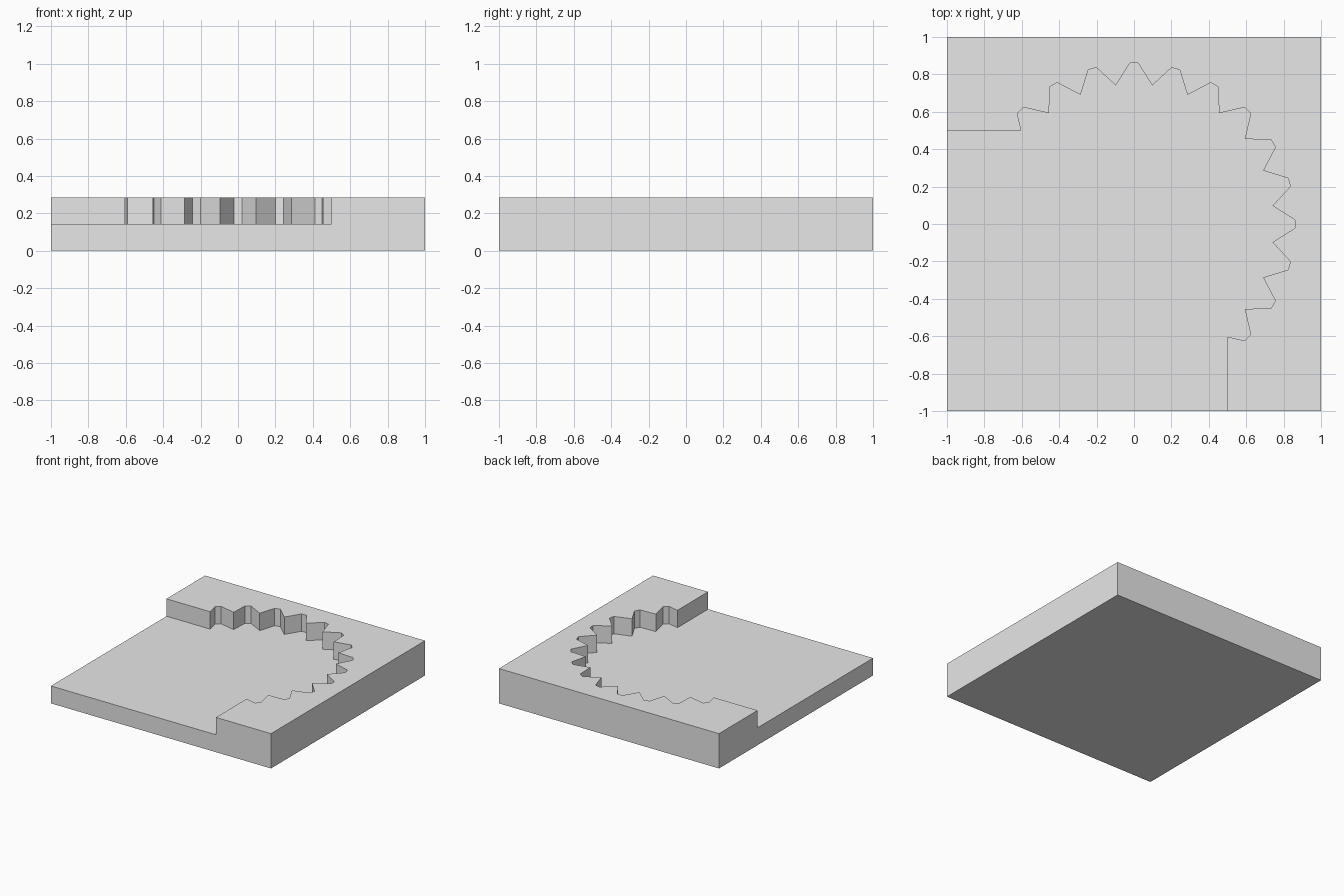
import bpy, bmesh
from math import radians, cos, sin

cube = bpy.data.objects.get("Cube")
if cube:
    bpy.data.objects.remove(cube, do_unlink=True)

FLOOR, TOP = 0.143, 0.286      # recess floor and raised rim heights
ROOT, TIP = 0.747, 0.86        # tooth radii
PITCH, TIP_HALF = 15, 1.5      # degrees


def polar(radius, angle):
    return (radius * cos(radians(angle)), radius * sin(radians(angle)))


# Toothed boundary between recess and raised rim, running clockwise
path = [(-1, 0.5), (-0.603, 0.5)]
for i in range(13):
    centre = 135 - i * PITCH
    if i:
        path.append(polar(ROOT, centre + PITCH / 2))
    path += [polar(TIP, centre + TIP_HALF), polar(TIP, centre - TIP_HALF)]
path += [(0.5, -0.603), (0.5, -1)]

bm = bmesh.new()


def ring(points, z):
    return [bm.verts.new((x, y, z)) for x, y in points]


low = ring(path, FLOOR)
high = ring(path, TOP)
b_fl, b_fr, b_br, b_bl = ring([(-1, -1), (1, -1), (1, 1), (-1, 1)], 0)
t_fr, t_br, t_bl = ring([(1, -1), (1, 1), (-1, 1)], TOP)
corner = ring([(-1, -1)], FLOOR)[0]

# Recess floor, raised rim top and underside
bm.faces.new(low + [corner])
bm.faces.new(high + [t_fr, t_br, t_bl])
bm.faces.new([b_fl, b_bl, b_br, b_fr])

# Toothed wall
for i in range(len(path) - 1):
    bm.faces.new([low[i], low[i + 1], high[i + 1], high[i]])

# Outer sides: stepped front and -x side, plain back and +x side
bm.faces.new([b_fl, b_fr, t_fr, high[-1], low[-1], corner])
bm.faces.new([b_fl, corner, low[0], high[0], t_bl, b_bl])
bm.faces.new([b_fr, b_br, t_br, t_fr])
bm.faces.new([b_br, b_bl, t_bl, t_br])
bmesh.ops.recalc_face_normals(bm, faces=bm.faces)

mesh = bpy.data.meshes.new("toothed_block")
bm.to_mesh(mesh)
bm.free()

# Plain grey material
grey = bpy.data.materials.new("light grey")
grey.use_nodes = True
colour = (0.8, 0.8, 0.8, 1)
grey.diffuse_color = colour
grey.node_tree.nodes["Principled BSDF"].inputs["Base Color"].default_value = colour
mesh.materials.append(grey)

block = bpy.data.objects.new("toothed_block", mesh)
bpy.context.collection.objects.link(block)
